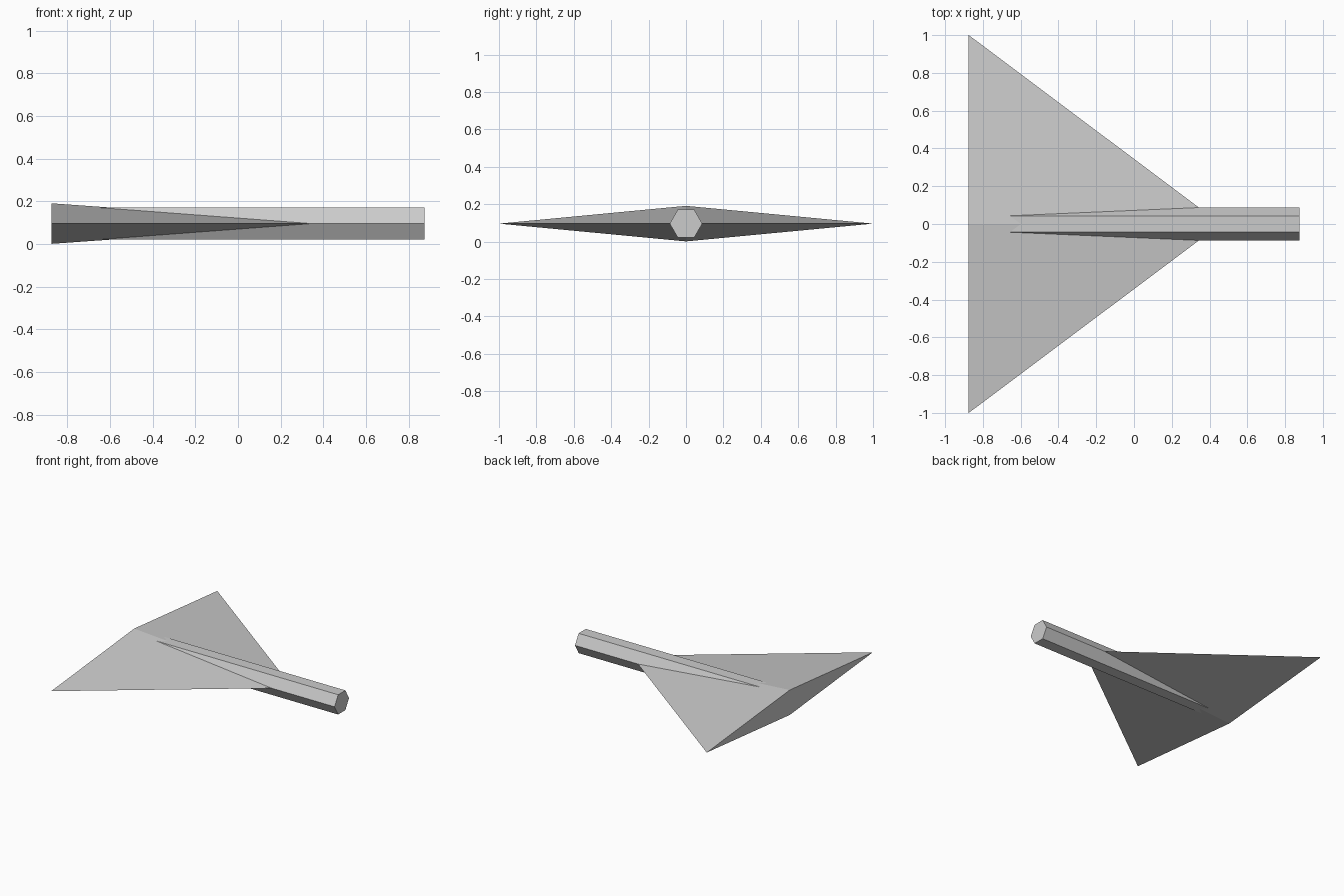
import bpy
import math

if "Cube" in bpy.data.objects:
    bpy.data.objects.remove(bpy.data.objects["Cube"])

MID = 0.096          # height of the long axis
BACK, FRONT = -0.875, 0.875

grey = bpy.data.materials.new("plain_grey")
grey.diffuse_color = (0.6, 0.6, 0.6, 1)
grey.use_nodes = True
grey.node_tree.nodes["Principled BSDF"].inputs["Base Color"].default_value = grey.diffuse_color


def add_part(name, verts, faces):
    mesh = bpy.data.meshes.new(name)
    mesh.from_pydata(verts, [], faces)
    mesh.materials.append(grey)
    obj = bpy.data.objects.new(name, mesh)
    bpy.context.collection.objects.link(obj)
    return obj


# Flat, four-sided pyramid head with its point buried in the shaft
base = [(BACK, 1, MID), (BACK, 0, MID + 0.095), (BACK, -1, MID), (BACK, 0, MID - 0.095)]
sides = [(i, 4, (i + 1) % 4) for i in range(4)]
add_part("arrow_head", base + [(0.46, 0, MID)], sides + [(0, 1, 2, 3)])

# Six-sided shaft, with corners to the left and right
R = 0.087
ring = [(R * math.cos(i * math.pi / 3), R * math.sin(i * math.pi / 3)) for i in range(6)]
verts = [(x, y, MID + z) for x in (-0.75, FRONT) for y, z in ring]
walls = [(i, (i + 1) % 6, (i + 1) % 6 + 6, i + 6) for i in range(6)]
add_part("shaft", verts, walls + [tuple(range(5, -1, -1)), tuple(range(6, 12))])

# Make all normals point outwards
import bmesh
for obj in bpy.context.collection.objects:
    bm = bmesh.new()
    bm.from_mesh(obj.data)
    bmesh.ops.recalc_face_normals(bm, faces=bm.faces)
    bm.to_mesh(obj.data)
    bm.free()
